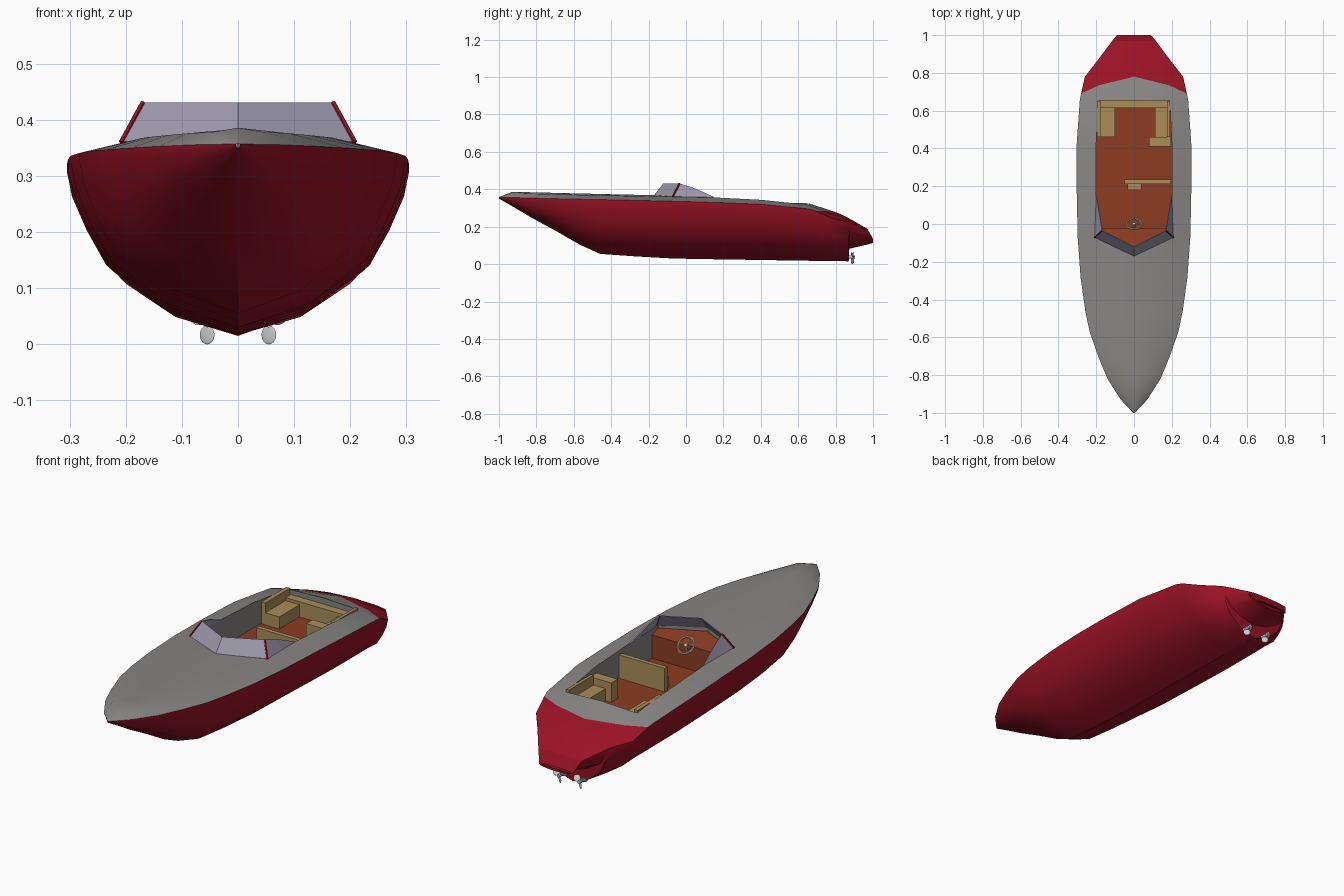
import bpy, bmesh, math
from mathutils import Matrix, Vector

if "Cube" in bpy.data.objects:
    bpy.data.objects.remove(bpy.data.objects["Cube"])


def material(name, r, g, b):
    m = bpy.data.materials.new(name)
    m.diffuse_color = (r, g, b, 1)
    m.use_nodes = True
    m.node_tree.nodes["Principled BSDF"].inputs["Base Color"].default_value = m.diffuse_color
    return m


RED = material("red_paint", 0.32, 0.006, 0.018)
DARK = material("red_brown_floor", 0.27, 0.045, 0.015)
WOOD = material("tan_seat", 0.40, 0.27, 0.10)
GLASS = material("tinted_glass", 0.33, 0.31, 0.40)
CREAM = material("cream_wheel", 0.65, 0.58, 0.40)
GREY = material("grey_deck", 0.24, 0.235, 0.23)


def finish(name, bm, mat=None, smooth=None, recalc=True, flip=False):
    bmesh.ops.remove_doubles(bm, verts=bm.verts, dist=0.0005)
    if recalc:
        bmesh.ops.recalc_face_normals(bm, faces=bm.faces)
    if flip:
        bmesh.ops.reverse_faces(bm, faces=bm.faces)
    me = bpy.data.meshes.new(name)
    bm.to_mesh(me)
    bm.free()
    ob = bpy.data.objects.new(name, me)
    bpy.context.collection.objects.link(ob)
    if mat:
        me.materials.append(mat)
    if smooth:
        bpy.ops.object.select_all(action='DESELECT')
        ob.select_set(True)
        bpy.context.view_layer.objects.active = ob
        bpy.ops.object.shade_smooth_by_angle(angle=math.radians(smooth))
    return ob


def loft(bm, rings):
    rows = [[bm.verts.new(p) for p in r] for r in rings]
    for a, b in zip(rows, rows[1:]):
        for i in range(len(a) - 1):
            bm.faces.new((a[i], a[i + 1], b[i + 1], b[i]))
    return rows


def mirrored(half):
    """Half section from the centreline outwards -> full section."""
    return [(-x, y, z) for x, y, z in reversed(half[1:])] + half


def box(name, x0, x1, y0, y1, z0, z1, mat=WOOD):
    bm = bmesh.new()
    bmesh.ops.create_cube(bm, size=1)
    for v in bm.verts:
        v.co = ((x0 + x1) / 2 + v.co.x * (x1 - x0),
                (y0 + y1) / 2 + v.co.y * (y1 - y0),
                (z0 + z1) / 2 + v.co.z * (z1 - z0))
    return finish(name, bm, mat)


def rod(bm, a, b, r, sides=8):
    a, b = Vector(a), Vector(b)
    rot = (b - a).to_track_quat('Z', 'Y').to_matrix().to_4x4()
    bmesh.ops.create_cone(bm, cap_ends=True, segments=sides, radius1=r, radius2=r,
                          depth=(b - a).length, matrix=Matrix.Translation((a + b) / 2) @ rot)


# Stations: y, half width, sheer z, keel z, deck centre y, deck centre z
S = [(-1.0, .004, .357, .350, -1.0, .358),
     (-.93, .070, .356, .310, -.93, .386),
     (-.82, .140, .353, .245, -.82, .384),
     (-.70, .190, .350, .180, -.70, .381),
     (-.57, .235, .347, .105, -.59, .378),
     (-.46, .258, .345, .055, -.50, .376),
     (-.28, .283, .341, .042, -.34, .372),
     (-.07, .298, .336, .030, -.17, .369),
     (.15, .303, .330, .026, .15, .366),
     (.40, .305, .320, .022, .40, .352),
     (.655, .287, .295, .018, .655, .325),
     (.69, .280, .285, .018, .78, .285),
     (.78, .260, .245, .017, .83, .266),
     (.87, .190, .225, .015, .89, .235),
     (.873, .188, .223, .082, .893, .233),
     (.97, .115, .180, .105, .97, .188),
     (1.0, .090, .125, .113, 1.0, .135)]
SHAPE = [(0, 0), (.43, .14), (.77, .40), (.885, .61), (.97, .81), (1.0, .96), (1.0, 1.0)]


def hull_ring(s):
    y, w, zs, zk = s[:4]
    return mirrored([(u * w, y, zk + v * (zs - zk)) for u, v in SHAPE])


def inner(s):
    y, w, zs, _, yc, zc = s
    return (.66 * w, y if y < .68 else (y + yc) / 2, zs + .74 * (zc - zs))


def deck_ring(s):
    return mirrored([(0, s[4], s[5]), inner(s), (s[1], s[0], s[2])])


# Hull with stepped transom and rounded tail
bm = bmesh.new()
rows = loft(bm, [hull_ring(s) for s in S])
bm.faces.new(rows[-1])
finish("hull", bm, RED, 28)

# Red tail deck
bm = bmesh.new()
loft(bm, [deck_ring(s) for s in S[11:]])
a = bm.verts.new((.09, 1, .125))
finish("tail_deck", bm, RED, 30)

# Grey deck: foredeck, side strips and rear slope around the cockpit
bm = bmesh.new()
loft(bm, [deck_ring(s) for s in S[:8]])
loft(bm, [deck_ring(s) for s in S[10:12]])
for side in (-1, 1):
    loft(bm, [[(side * p[0], p[1], p[2]) for p in (inner(s), (s[1], s[0], s[2]))] for s in S[7:11]])
deck = finish("deck", bm, GREY, 35)

# Cockpit walls and floor
FLOOR = .22
right = [inner(s) for s in S[7:11]]
loop = [(0, S[7][4], S[7][5])] + right + [(0, .655, .325)] + [(-x, y, z) for x, y, z in reversed(right)]
bm = bmesh.new()
closed = loop + loop[:1]
loft(bm, [closed, [(x, y, FLOOR) for x, y, z in closed]])
finish("cockpit_walls", bm, GREY, flip=True)
bm = bmesh.new()
bm.faces.new([bm.verts.new((x, y, FLOOR + .001)) for x, y, z in loop])
finish("cockpit_floor", bm, DARK, recalc=False)

# Dashboard filling the pointed front of the cockpit
bm = bmesh.new()
dash = [(-.196, -.02), (.196, -.02), (.196, -.065), (0, -.16), (-.196, -.065)]
f = bm.faces.new([bm.verts.new((x, y, FLOOR)) for x, y in dash])
ext = bmesh.ops.extrude_face_region(bm, geom=[f])
for v in ext['geom']:
    if isinstance(v, bmesh.types.BMVert):
        v.co.z = .335 if v.co.y > -.03 else .352
finish("dashboard", bm, DARK)

# Seats: U-shaped rear lounge with side backrests, and the forward bench
box("rear_seat_back", -.19, .19, .615, .655, FLOOR, .295)
box("left_seat", -.175, -.10, .46, .64, FLOOR, .28)
box("left_backrest", -.195, -.175, .46, .65, FLOOR, .328)
box("right_seat", .11, .175, .46, .64, FLOOR, .28)
box("right_backrest", .175, .19, .46, .65, FLOOR, .328)
box("right_locker", .08, .195, .41, .46, FLOOR, .315)
box("bench_backrest", -.05, .196, .213, .235, FLOOR, .335)
box("bench_seat", -.035, .04, .18, .213, FLOOR, .27)

# Windscreen: pointed front panes, tapering wings
bm = bmesh.new()
for s in (-1, 1):
    loft(bm, [[(0, -.17, .366), (s * .207, -.07, .360), (s * .202, .04, .358), (s * .199, .15, .356)],
              [(0, -.12, .43), (s * .168, -.035, .43), (s * .180, .04, .407), (s * .198, .15, .358)]])
glass = finish("windscreen", bm, GLASS)
mod = glass.modifiers.new("thickness", 'SOLIDIFY')
mod.thickness = .004
mod.offset = 0
bm = bmesh.new()
for s in (-1, 1):
    rod(bm, (s * .208, -.071, .360), (s * .169, -.035, .431), .005, 6)
finish("windscreen_posts", bm, RED)

# Steering wheel: rim, spokes, hub and column
centre = Vector((0, 0, .345))
tilt = Matrix.Translation(centre) @ Matrix.Rotation(math.radians(-48), 4, 'X')
bpy.ops.mesh.primitive_torus_add(major_radius=.04, minor_radius=.005, major_segments=24, minor_segments=8)
rim = bpy.context.object
rim.name = "steering_rim"
rim.matrix_world = tilt
rim.data.materials.append(CREAM)
bpy.ops.object.shade_smooth_by_angle()
bm = bmesh.new()
for k in range(3):
    a = math.radians(120 * k)
    rod(bm, tilt @ Vector((0, 0, 0)), tilt @ Vector((.04 * math.cos(a), .04 * math.sin(a), 0)), .0035, 6)
rod(bm, tilt @ Vector((0, 0, .004)), tilt @ Vector((0, 0, -.035)), .008, 10)
finish("steering_spokes", bm, CREAM)

# Twin propellers
for side, label in ((-1, "left"), (1, "right")):
    bm = bmesh.new()
    hub = Matrix.Translation((side * .055, .89, .038))
    rod(bm, hub @ Vector((0, -.022, 0)), hub @ Vector((0, .014, 0)), .008, 10)
    for k in range(3):
        m = (hub @ Matrix.Rotation(math.radians(120 * k + 60), 4, 'Y')
             @ Matrix.Translation((0, 0, .021)) @ Matrix.Rotation(math.radians(35), 4, 'Z')
             @ Matrix.Diagonal((.016, .002, .017, 1)))
        bmesh.ops.create_uvsphere(bm, u_segments=12, v_segments=8, radius=1, matrix=m)
    finish(label + "_propeller", bm, None, 40)
